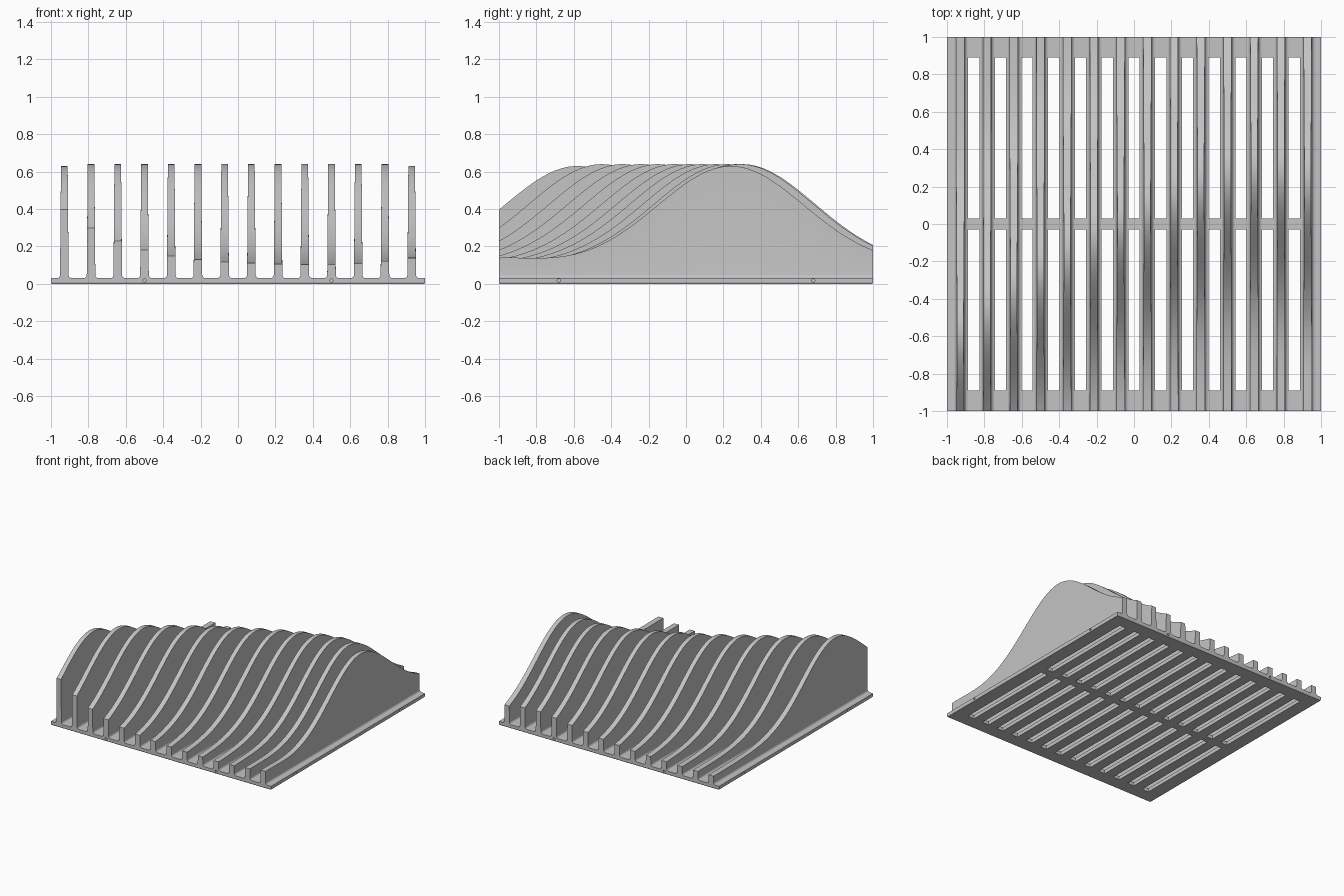
import bpy, bmesh
from math import exp, pi, sin, cos
from mathutils import Matrix

if "Cube" in bpy.data.objects:
    bpy.data.objects.remove(bpy.data.objects["Cube"])

FINS = 14
PITCH = 2 / FINS
BASE = 0.03
CHAMFER = 0.007

metal = bpy.data.materials.new("plain_grey")
metal.use_nodes = True
grey = (0.55, 0.55, 0.55, 1)
metal.diffuse_color = grey
metal.node_tree.nodes["Principled BSDF"].inputs["Base Color"].default_value = grey


def finish(bm, name):
    bmesh.ops.recalc_face_normals(bm, faces=bm.faces)
    mesh = bpy.data.meshes.new(name)
    bm.to_mesh(mesh)
    bm.free()
    mesh.materials.append(metal)
    obj = bpy.data.objects.new(name, mesh)
    bpy.context.collection.objects.link(obj)
    return obj


def activate(obj):
    bpy.ops.object.select_all(action="DESELECT")
    obj.select_set(True)
    bpy.context.view_layer.objects.active = obj


# Base plate: a grid with the slot cells left out, raised in two steps
def make_base():
    bm = bmesh.new()
    xs = [-1]
    for i in range(FINS - 1):
        mid = -1 + PITCH * (i + 1)
        xs += [mid - 0.03, mid + 0.03]
    xs.append(1)
    ys = [-1, -0.89, -0.03, 0.03, 0.89, 1]
    grid = [[bm.verts.new((x, y, 0)) for y in ys] for x in xs]
    for i in range(len(xs) - 1):
        for j in range(len(ys) - 1):
            if i % 2 and j % 2:
                continue
            bm.faces.new((grid[i][j], grid[i + 1][j],
                          grid[i + 1][j + 1], grid[i][j + 1]))
    bottom = list(bm.verts)
    faces = list(bm.faces)
    for rise in (CHAMFER, BASE - CHAMFER):
        new = bmesh.ops.extrude_face_region(bm, geom=faces)["geom"]
        verts = [g for g in new if isinstance(g, bmesh.types.BMVert)]
        faces = [g for g in new if isinstance(g, bmesh.types.BMFace)]
        bmesh.ops.translate(bm, verts=verts, vec=(0, 0, rise))
    # Chamfer round the lower outer edge
    inner = 1 - CHAMFER / 2
    for v in bottom:
        v.co.x = max(-inner, min(inner, v.co.x))
        v.co.y = max(-inner, min(inner, v.co.y))
    return finish(bm, "base_plate")


# Small round holes in the four sides of the base
def drill_holes(base):
    bm = bmesh.new()
    for s in (-1, 1):
        for t in (-1, 1):
            for axis, place in (("X", (0.5 * s, t, 0.018)),
                                ("Y", (t, 0.68 * s, 0.018))):
                turn = Matrix.Rotation(pi / 2, 4, axis)
                bmesh.ops.create_cone(
                    bm, cap_ends=True, segments=16, radius1=0.009,
                    radius2=0.009, depth=0.06,
                    matrix=Matrix.Translation(place) @ turn)
    cutter = finish(bm, "hole_cutter")
    cutter.hide_render = True
    mod = base.modifiers.new("holes", "BOOLEAN")
    mod.operation = "DIFFERENCE"
    mod.solver = "EXACT"
    mod.object = cutter
    activate(base)
    bpy.ops.object.modifier_apply(modifier=mod.name)
    bpy.data.objects.remove(cutter)


# Wave height: a ridge whose crest drifts back from fin to fin
CREST = [-0.58, -0.45, -0.34, -0.24, -0.15, -0.06, 0.02,
         0.09, 0.16, 0.22, 0.27, 0.30, 0.29, 0.24]


def height(i, y):
    top = 0.63 if i in (0, FINS - 1) else 0.64
    ridge = (top - 0.1) * exp(-((y - CREST[i]) / 0.39) ** 2 / 2)
    corner = max(0, i - 10) / 3
    swell = 0.036 * corner ** 1.5 * exp(-((y + 1) / 0.3) ** 2)
    return 0.1 + ridge + swell


# Tapered fin with a curved fillet at its foot
def make_fin(i):
    x0 = -1 + PITCH * (i + 0.5)
    radius, foot, steps, stations = 0.018, 0.023, 5, 80
    bm = bmesh.new()
    rings = []
    for k in range(stations + 1):
        y = -1 + 2 * k / stations
        h = height(i, y)
        half = []
        for n in range(steps + 1):
            a = pi / 2 * n / steps
            half.append((foot + radius * (1 - sin(a)),
                         BASE + radius * (1 - cos(a))))
        half.append((foot - 0.0085 * (h - BASE), h))
        section = [(-x, z) for x, z in half] + half[::-1]
        rings.append([bm.verts.new((x0 + x, y, z)) for x, z in section])
    for a, b in zip(rings, rings[1:]):
        for n in range(len(a)):
            m = (n + 1) % len(a)
            bm.faces.new((a[n], a[m], b[m], b[n]))
    bm.faces.new(rings[0])
    bm.faces.new(rings[-1])
    fin = finish(bm, f"fin_{i + 1}")
    activate(fin)
    bpy.ops.object.shade_smooth_by_angle(angle=pi / 6)


base_plate = make_base()
drill_holes(base_plate)
for index in range(FINS):
    make_fin(index)
